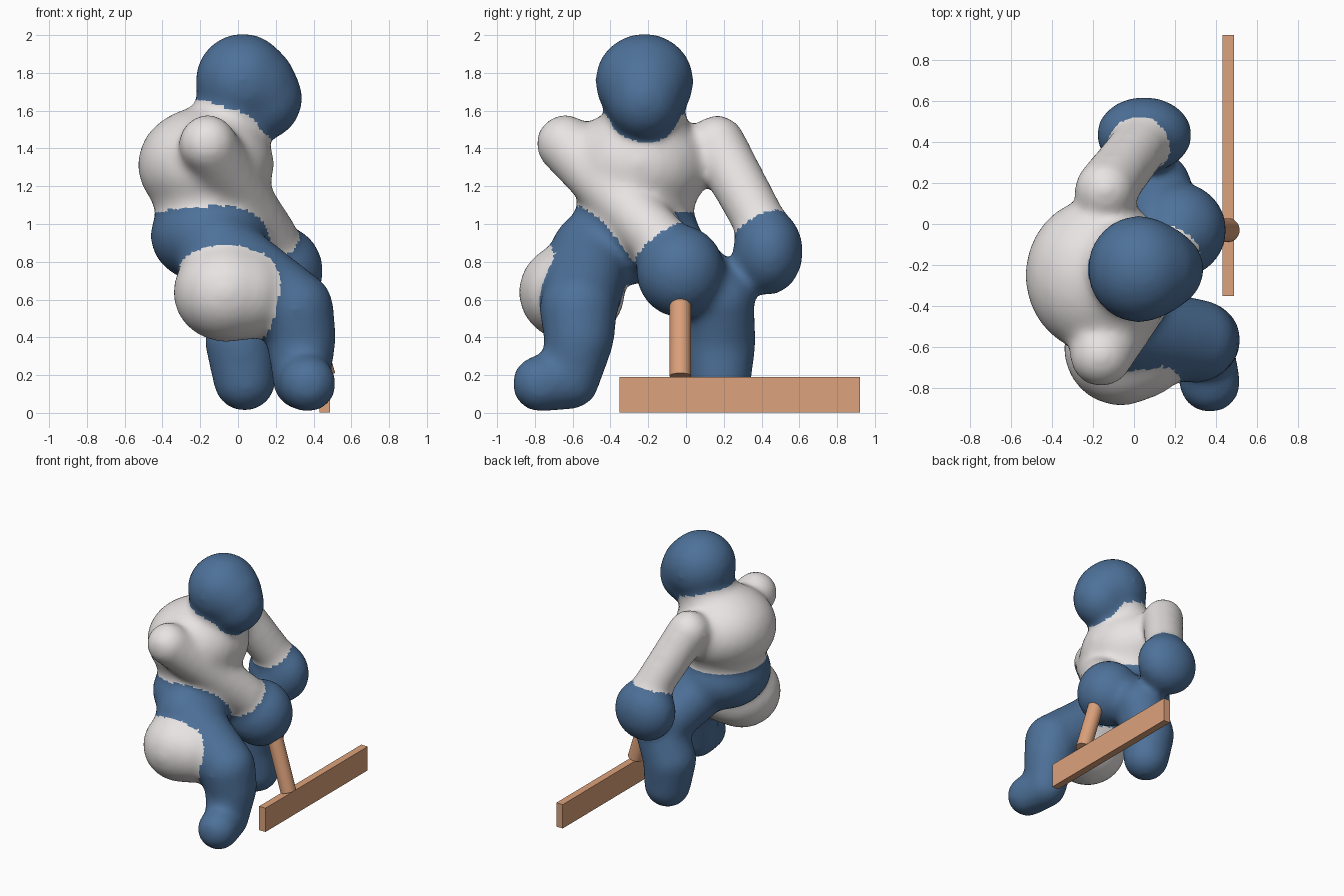
import bpy, bmesh
from mathutils import Vector

if "Cube" in bpy.data.objects:
    bpy.data.objects.remove(bpy.data.objects["Cube"])

BLUE, GREY = 1, 0


def material(name, rgb):
    m = bpy.data.materials.new(name)
    m.diffuse_color = (*rgb, 1)
    m.use_nodes = True
    m.node_tree.nodes["Principled BSDF"].inputs["Base Color"].default_value = m.diffuse_color
    return m


blue = material("blue", (0.075, 0.165, 0.32))
grey = material("grey", (0.8, 0.77, 0.76))
wood = material("wood", (0.72, 0.36, 0.2))

blobs = []  # (centre, radii, colour)


def blob(c, r, colour):
    blobs.append((tuple(c), tuple(r), colour))


def limb(a, b, ra, rb, colour):
    a, b = Vector(a), Vector(b)
    n = max(2, round((b - a).length / 0.08))
    for i in range(n + 1):
        r = ra + (rb - ra) * i / n
        blob(a.lerp(b, i / n), (r, r, r), colour)


# head and jaw
blob((0.025, -0.22, 1.755), (0.255, 0.265, 0.258), BLUE)
blob((0.08, -0.22, 1.73), (0.235, 0.24, 0.235), BLUE)
blob((0.13, -0.22, 1.665), (0.215, 0.205, 0.225), BLUE)
# neck, chest, waist
blob((-0.06, -0.22, 1.52), (0.215, 0.235, 0.2), GREY)
blob((-0.17, -0.25, 1.315), (0.365, 0.385, 0.31), GREY)
blob((-0.16, -0.26, 1.14), (0.3, 0.32, 0.2), GREY)
blob((-0.15, -0.28, 0.94), (0.318, 0.36, 0.26), BLUE)
# right arm and hand
limb((-0.16, -0.64, 1.425), (0.16, -0.16, 0.93), 0.158, 0.16, GREY)
blob((0.215, -0.03, 0.75), (0.24, 0.238, 0.25), BLUE)
# left arm and hand
limb((-0.14, 0.165, 1.425), (0.03, 0.385, 1.02), 0.155, 0.145, GREY)
blob((0.05, 0.435, 0.855), (0.238, 0.188, 0.235), BLUE)
# right leg and foot
limb((-0.1, -0.5, 0.85), (0.3, -0.57, 0.55), 0.22, 0.21, BLUE)
limb((0.3, -0.57, 0.55), (0.335, -0.565, 0.4), 0.21, 0.19, BLUE)
limb((0.335, -0.565, 0.4), (0.335, -0.61, 0.17), 0.19, 0.155, BLUE)
limb((0.335, -0.61, 0.17), (0.37, -0.77, 0.155), 0.155, 0.155, BLUE)
# round pouch on the right hip
blob((-0.065, -0.605, 0.64), (0.282, 0.285, 0.268), GREY)
blob((0.02, -0.59, 0.635), (0.26, 0.27, 0.255), GREY)
# left leg
limb((-0.1, -0.08, 0.86), (0.1, 0.18, 0.6), 0.19, 0.185, BLUE)
limb((0.1, 0.18, 0.6), (0.015, 0.18, 0.38), 0.185, 0.195, BLUE)
limb((0.015, 0.18, 0.38), (0.035, 0.18, 0.175), 0.195, 0.17, BLUE)

# one unit ball, copied for every volume
bm = bmesh.new()
bmesh.ops.create_icosphere(bm, subdivisions=3, radius=1)
ball = [tuple(v.co) for v in bm.verts]
tris = [[v.index for v in f.verts] for f in bm.faces]
bm.free()
verts, faces = [], []
for c, r, _ in blobs:
    o = len(verts)
    verts += [(c[0] + r[0] * x, c[1] + r[1] * y, c[2] + r[2] * z) for x, y, z in ball]
    faces += [[i + o for i in t] for t in tris]
me = bpy.data.meshes.new("figure")
me.from_pydata(verts, [], faces)
figure = bpy.data.objects.new("figure", me)
bpy.context.collection.objects.link(figure)

# fuse all the volumes into one smooth skin
rem = figure.modifiers.new("fuse", "REMESH")
rem.mode = "VOXEL"
rem.voxel_size = 0.021
sm = figure.modifiers.new("soften", "SMOOTH")
sm.factor = 0.5
sm.iterations = 32
dg = bpy.context.evaluated_depsgraph_get()
skin = bpy.data.meshes.new_from_object(figure.evaluated_get(dg))
figure.modifiers.clear()
figure.data = skin
skin.materials.clear()
skin.materials.append(grey)
skin.materials.append(blue)

# colour every face after its nearest volume
table = [(*c, *r, min(r), k) for c, r, k in blobs]


def nearest_colour(p):
    px, py, pz = p
    best, colour = 1e9, GREY
    for x, y, z, rx, ry, rz, m, k in table:
        dx, dy, dz = (px - x) / rx, (py - y) / ry, (pz - z) / rz
        v = ((dx * dx + dy * dy + dz * dz) ** 0.5 - 1) * m
        if v < best:
            best, colour = v, k
    return colour


colours = [nearest_colour(f.center) for f in skin.polygons]
skin.polygons.foreach_set("material_index", colours)
skin.polygons.foreach_set("use_smooth", [True] * len(colours))
skin.update()

# cross board of the tool
bpy.ops.mesh.primitive_cube_add(size=1, location=(0.459, 0.285, 0.096))
board = bpy.context.object
board.name = "tool_board"
board.scale = (0.056, 1.274, 0.188)
board.data.materials.append(wood)

# slanted handle running up into the right hand
a, b = Vector((0.46, -0.03, 0.195)), Vector((0.31, -0.03, 0.7))
bpy.ops.mesh.primitive_cylinder_add(vertices=32, radius=0.057, depth=(b - a).length,
                                    location=(a + b) / 2)
handle = bpy.context.object
handle.name = "tool_handle"
handle.rotation_euler = (b - a).to_track_quat("Z", "Y").to_euler()
handle.data.materials.append(wood)
bpy.ops.object.shade_smooth_by_angle()
